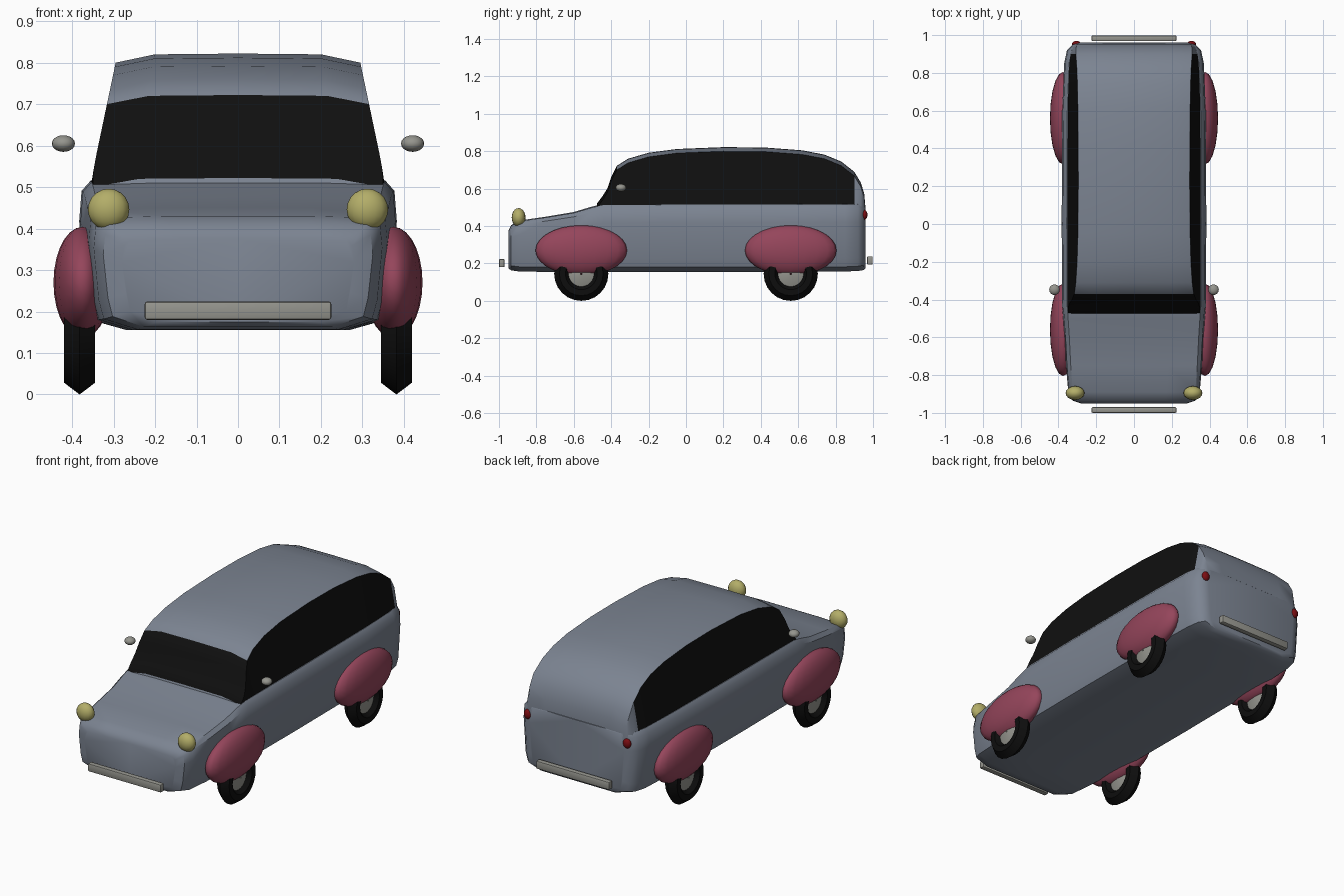
import bpy, bmesh, math

cube = bpy.data.objects.get("Cube")
if cube:
    bpy.data.objects.remove(cube, do_unlink=True)


def material(name, r, g, b):
    m = bpy.data.materials.new(name)
    m.use_nodes = True
    m.diffuse_color = (r, g, b, 1)
    m.node_tree.nodes["Principled BSDF"].inputs["Base Color"].default_value = (r, g, b, 1)
    return m


GREY = material("slate_grey_paint", 0.20, 0.23, 0.285)
GLASS = material("black_glass", 0.005, 0.005, 0.005)
RUBBER = material("black_rubber", 0.004, 0.004, 0.004)
ROSE = material("rose_paint", 0.30, 0.06, 0.105)
LAMP = material("yellow_lamp", 0.45, 0.42, 0.14)
RED = material("red_lamp", 0.20, 0.004, 0.006)
METAL = material("dull_metal", 0.30, 0.30, 0.27)


def finish(name, bm, *mats, angle=38):
    bmesh.ops.recalc_face_normals(bm, faces=bm.faces)
    mesh = bpy.data.meshes.new(name)
    bm.to_mesh(mesh)
    bm.free()
    for m in mats:
        mesh.materials.append(m)
    ob = bpy.data.objects.new(name, mesh)
    bpy.context.collection.objects.link(ob)
    bpy.ops.object.select_all(action="DESELECT")
    ob.select_set(True)
    bpy.context.view_layer.objects.active = ob
    bpy.ops.object.shade_smooth_by_angle(angle=math.radians(angle))
    return ob


def loft(bm, stations, section, glazed=None):
    """Skin mirrored half sections (outline ends on the centre line) along y."""
    rings = []
    for st in stations:
        half = section(*st[1:])
        full = half + [(-x, z) for x, z in reversed(half) if x > 0]
        rings.append([bm.verts.new((x, st[0], z)) for x, z in full])
    n = len(rings[0])
    for i in range(len(rings) - 1):
        for j in range(n):
            k = (j + 1) % n
            f = bm.faces.new((rings[i][j], rings[i][k], rings[i + 1][k], rings[i + 1][j]))
            if glazed and glazed(stations[i], stations[i + 1], j, n):
                f.material_index = 1
    bm.faces.new(rings[0])
    bm.faces.new(rings[-1])


# Lower body: y, half width, underside, top
def body_section(w, low, top):
    h = top - low
    return [(0, low), (0.7 * w, low), (0.93 * w, low + 0.025), (0.965 * w, low + 0.07),
            (w, low + 0.72 * h), (0.985 * w, low + 0.92 * h), (0.93 * w, low + 0.985 * h),
            (0.5 * w, top), (0, top)]


bm = bmesh.new()
loft(bm, [
    (-0.95, 0.28, 0.175, 0.375), (-0.935, 0.325, 0.163, 0.405), (-0.89, 0.348, 0.157, 0.43),
    (-0.75, 0.36, 0.155, 0.45), (-0.6, 0.368, 0.155, 0.475), (-0.5, 0.375, 0.155, 0.505),
    (-0.44, 0.38, 0.155, 0.518), (0, 0.383, 0.155, 0.52), (0.6, 0.38, 0.155, 0.522),
    (0.85, 0.37, 0.157, 0.522), (0.92, 0.355, 0.16, 0.522), (0.95, 0.325, 0.165, 0.52),
    (0.96, 0.29, 0.175, 0.51)], body_section)
finish("lower_body", bm, GREY)


# Cabin: y, half width at the belt, roof height
def cabin_section(w, top):
    edge = top - 0.02
    x = w - 0.21 * (edge - 0.5)
    return [(w, 0.48), (x, edge), (0.68 * x, top), (0, top + 0.002)]


def is_glass(a, b, j, n):
    side = j in (0, n - 2)
    if side:
        return a[0] > -0.49 and b[0] < 0.91
    return j != n - 1 and b[0] < 0 and b[2] < 0.73


bm = bmesh.new()
loft(bm, [
    (-0.475, 0.35, 0.52), (-0.445, 0.357, 0.56), (-0.42, 0.358, 0.60), (-0.4, 0.358, 0.66),
    (-0.37, 0.358, 0.72), (-0.31, 0.358, 0.758), (-0.2, 0.358, 0.79), (-0.05, 0.358, 0.81),
    (0.2, 0.358, 0.82), (0.42, 0.358, 0.818), (0.62, 0.357, 0.803), (0.74, 0.354, 0.78),
    (0.83, 0.35, 0.743), (0.9, 0.343, 0.688), (0.935, 0.33, 0.63), (0.953, 0.31, 0.57),
    (0.959, 0.285, 0.505)], cabin_section, is_glass)
finish("cabin", bm, GREY, GLASS)


def ellipsoid(name, centre, radii, mat, segments=16, rings=10):
    bm = bmesh.new()
    bmesh.ops.create_uvsphere(bm, u_segments=segments, v_segments=rings, radius=1)
    bmesh.ops.scale(bm, vec=radii, verts=bm.verts)
    bmesh.ops.translate(bm, vec=centre, verts=bm.verts)
    return finish(name, bm, mat, angle=60)


def lathe_x(name, profile, centre, mat, steps=24):
    """Spin a closed (x, radius) outline about the x axis."""
    bm = bmesh.new()
    rings = []
    for i in range(steps):
        a = math.tau * i / steps
        rings.append([bm.verts.new((centre[0] + x, centre[1] + r * math.sin(a),
                                    centre[2] - r * math.cos(a))) for x, r in profile])
    n = len(profile)
    for i in range(steps):
        p, q = rings[i], rings[(i + 1) % steps]
        for j in range(n):
            k = (j + 1) % n
            bm.faces.new((p[j], p[k], q[k], q[j]))
    return finish(name, bm, mat, angle=30)


TYRE = [(0, 0.145), (0.037, 0.117), (0.037, 0.085), (0, 0.058), (-0.037, 0.085), (-0.037, 0.117)]
HUB = [(0.026, 0.004), (0.022, 0.045), (0.012, 0.075), (-0.012, 0.075), (-0.022, 0.045), (-0.026, 0.004)]

# Wheels, fenders, lamps and mirrors on both sides
for side, s in (("left", 1), ("right", -1)):
    for end, y in (("front", -0.56), ("rear", 0.56)):
        centre = (0.382 * s, y, 0.145)
        lathe_x(f"{end}_{side}_tyre", TYRE, centre, RUBBER)
        lathe_x(f"{end}_{side}_hub", HUB, centre, METAL)
        ellipsoid(f"{end}_{side}_fender", (0.375 * s, y, 0.27), (0.07, 0.245, 0.134), ROSE, 20, 14)
    ellipsoid(f"{side}_headlight", (0.312 * s, -0.895, 0.446), (0.05, 0.037, 0.05), LAMP)
    ellipsoid(f"{side}_tail_light", (0.305 * s, 0.953, 0.46), (0.023, 0.017, 0.027), RED)
    ellipsoid(f"{side}_mirror", (0.421 * s, -0.348, 0.605), (0.028, 0.028, 0.02), METAL)

# Bumpers
for name, y, z in (("front_bumper", -0.985, 0.202), ("rear_bumper", 0.983, 0.216)):
    bm = bmesh.new()
    bmesh.ops.create_cube(bm, size=1)
    bmesh.ops.scale(bm, vec=(0.45, 0.03, 0.044), verts=bm.verts)
    bmesh.ops.translate(bm, vec=(0, y, z), verts=bm.verts)
    bmesh.ops.bevel(bm, geom=bm.edges[:], offset=0.006, segments=2, affect="EDGES", profile=0.5)
    finish(name, bm, METAL)
